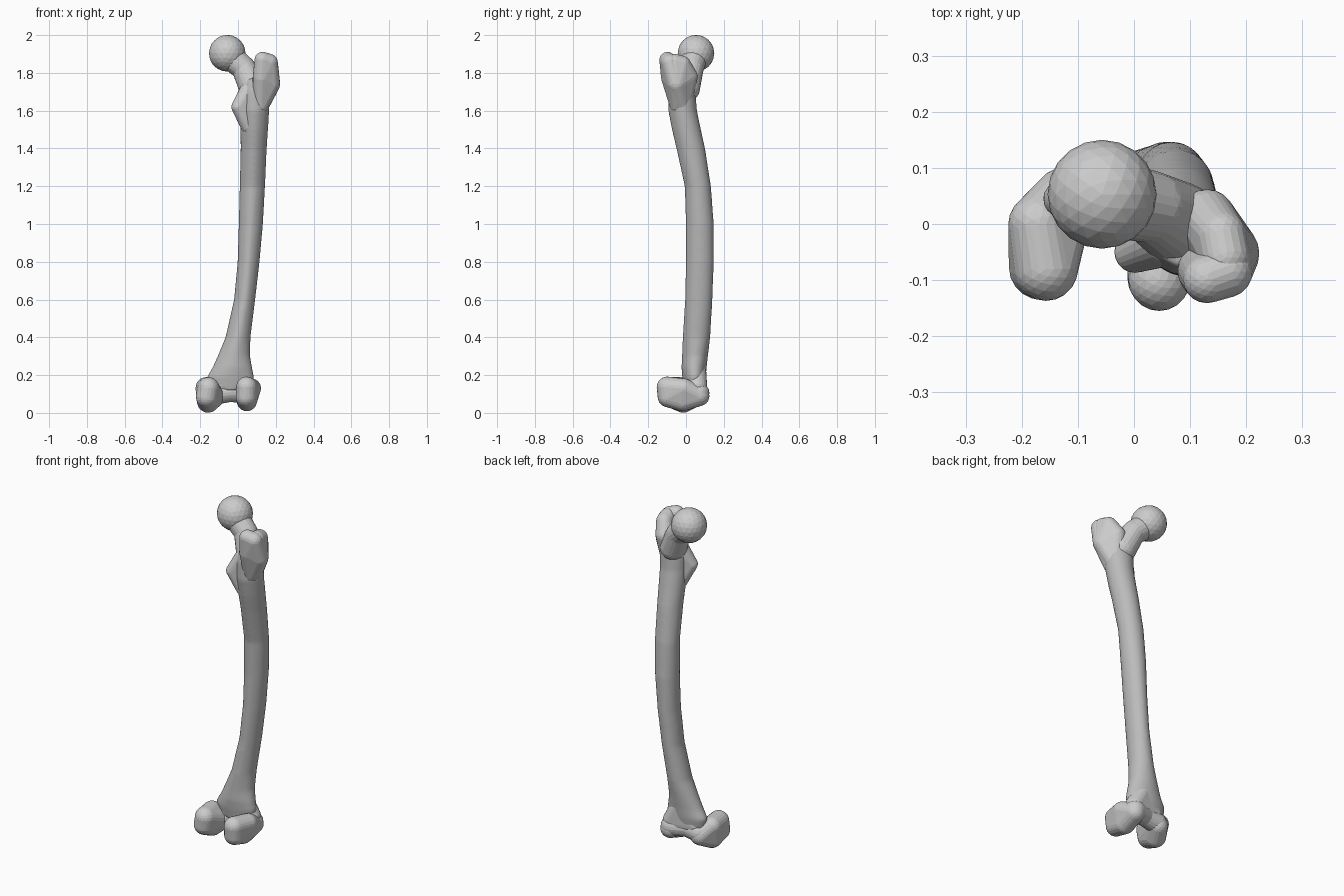
import bpy, bmesh, math
from mathutils import Vector, Matrix

cube = bpy.data.objects.get("Cube")
if cube:
    bpy.data.objects.remove(cube, do_unlink=True)

bone = bpy.data.materials.new("bone grey")
bone.use_nodes = True
GREY = (0.5, 0.5, 0.5, 1)
bone.diffuse_color = GREY
bone.node_tree.nodes["Principled BSDF"].inputs["Base Color"].default_value = GREY

parts = []


def finish(bm, name):
    """Turn a closed bmesh into an object that will be fused into the bone."""
    bmesh.ops.recalc_face_normals(bm, faces=bm.faces)
    mesh = bpy.data.meshes.new(name)
    bm.to_mesh(mesh)
    bm.free()
    ob = bpy.data.objects.new(name, mesh)
    bpy.context.collection.objects.link(ob)
    parts.append(ob)
    return ob


def hull(name, *balls):
    """Smooth lump: the convex hull around balls given as x, y, z, radius."""
    bm = bmesh.new()
    for x, y, z, r in balls:
        bmesh.ops.create_icosphere(bm, subdivisions=3, radius=r,
                                   matrix=Matrix.Translation((x, y, z)))
    if len(balls) > 1:
        res = bmesh.ops.convex_hull(bm, input=bm.verts)
        inner = {e for e in res["geom_interior"] + res["geom_unused"]
                 if isinstance(e, bmesh.types.BMVert)}
        bmesh.ops.delete(bm, geom=list(inner), context="VERTS")
        # Rebuild from the outer points so that only the hull skin remains
        pts = [v.co.copy() for v in bm.verts]
        bm.free()
        bm = bmesh.new()
        for p in pts:
            bm.verts.new(p)
        bmesh.ops.convex_hull(bm, input=bm.verts)
    return finish(bm, name)


def chain(name, *balls):
    """Bent limb: a hull around each neighbouring pair of balls."""
    for a, b in zip(balls, balls[1:]):
        hull(name, a, b)


def shaft(name, sections, sides=40):
    """Loft of ovals (z, centre x, centre y, half width, half depth)."""
    bm = bmesh.new()
    rings = []
    for z, cx, cy, rx, ry in sections:
        ring = []
        for i in range(sides):
            a = math.tau * i / sides
            ridge = 1 + 0.08 * max(0, -math.sin(a)) ** 8
            ring.append(bm.verts.new((cx + rx * math.cos(a),
                                      cy + ry * ridge * math.sin(a), z)))
        rings.append(ring)
    for lo, hi in zip(rings, rings[1:]):
        for i in range(sides):
            j = (i + 1) % sides
            bm.faces.new((lo[i], lo[j], hi[j], hi[i]))
    bm.faces.new(rings[0][::-1])
    bm.faces.new(rings[-1])
    return finish(bm, name)


# Bowed shaft flaring into the knee end
shaft("shaft", [
    (0.12, -0.04, 0.045, 0.11, 0.05),
    (0.19, -0.04, 0.045, 0.125, 0.06),
    (0.24, -0.03, 0.045, 0.105, 0.064),
    (0.30, -0.022, 0.05, 0.086, 0.066),
    (0.40, 0.0, 0.058, 0.066, 0.07),
    (0.60, 0.035, 0.07, 0.056, 0.07),
    (0.80, 0.056, 0.076, 0.058, 0.071),
    (1.00, 0.068, 0.076, 0.064, 0.071),
    (1.20, 0.076, 0.065, 0.067, 0.067),
    (1.40, 0.083, 0.028, 0.069, 0.073),
    (1.50, 0.086, 0.005, 0.073, 0.074),
    (1.60, 0.088, -0.015, 0.077, 0.073),
    (1.70, 0.09, -0.018, 0.082, 0.068),
    (1.77, 0.10, -0.015, 0.072, 0.06)])

# Ball head and the neck leaning down to the shaft
hull("head", (-0.057, 0.053, 1.904, 0.097))
chain("neck", (-0.04, 0.045, 1.885, 0.07), (0.03, 0.03, 1.825, 0.064),
      (0.08, 0.0, 1.72, 0.075))

# Greater trochanter: curled wall round the hollow behind the neck
hull("greater_trochanter_back", (0.13, -0.098, 1.868, 0.043),
     (0.165, -0.085, 1.855, 0.046), (0.175, -0.055, 1.745, 0.048),
     (0.125, -0.085, 1.775, 0.047), (0.12, -0.045, 1.63, 0.042))
hull("greater_trochanter_side", (0.163, -0.06, 1.855, 0.045),
     (0.155, -0.02, 1.845, 0.045), (0.13, 0.012, 1.78, 0.05),
     (0.172, -0.05, 1.74, 0.051), (0.115, -0.02, 1.63, 0.05))

# Lesser trochanter: small knob on the inner back
hull("lesser_trochanter", (0.002, -0.05, 1.62, 0.037),
     (0.055, -0.025, 1.52, 0.042), (0.06, -0.025, 1.71, 0.05))

# Knee condyles, rounded underneath and reaching backward
hull("inner_condyle", (-0.157, -0.08, 0.132, 0.057),
     (-0.165, -0.077, 0.085, 0.058), (-0.158, -0.015, 0.06, 0.059),
     (-0.125, 0.045, 0.085, 0.055), (-0.17, 0.0, 0.135, 0.054))
hull("outer_condyle", (0.045, -0.1, 0.137, 0.055),
     (0.043, -0.095, 0.085, 0.055), (0.047, -0.02, 0.063, 0.054),
     (0.053, 0.07, 0.09, 0.054), (0.07, -0.01, 0.13, 0.052))

# Grooved kneecap surface joining the condyles in front
chain("kneecap_surface", (-0.115, 0.045, 0.1, 0.056),
      (-0.04, 0.045, 0.11, 0.052), (0.05, 0.068, 0.105, 0.056))
hull("kneecap_upper", (-0.09, 0.045, 0.14, 0.05),
     (0.045, 0.06, 0.14, 0.052), (-0.015, 0.05, 0.25, 0.055))

# Join everything and fuse it into one smooth skin
for ob in bpy.context.view_layer.objects:
    ob.select_set(ob in parts)
bpy.context.view_layer.objects.active = parts[0]
bpy.ops.object.join()
femur = bpy.context.view_layer.objects.active
femur.name = "thigh_bone"
femur.data.materials.clear()
femur.data.materials.append(bone)

fuse = femur.modifiers.new("fuse", "REMESH")
fuse.mode = "VOXEL"
fuse.voxel_size = 0.008
fuse.use_smooth_shade = True
soften = femur.modifiers.new("soften", "SMOOTH")
soften.factor = 0.5
soften.iterations = 10
for p in femur.data.polygons:
    p.use_smooth = True
